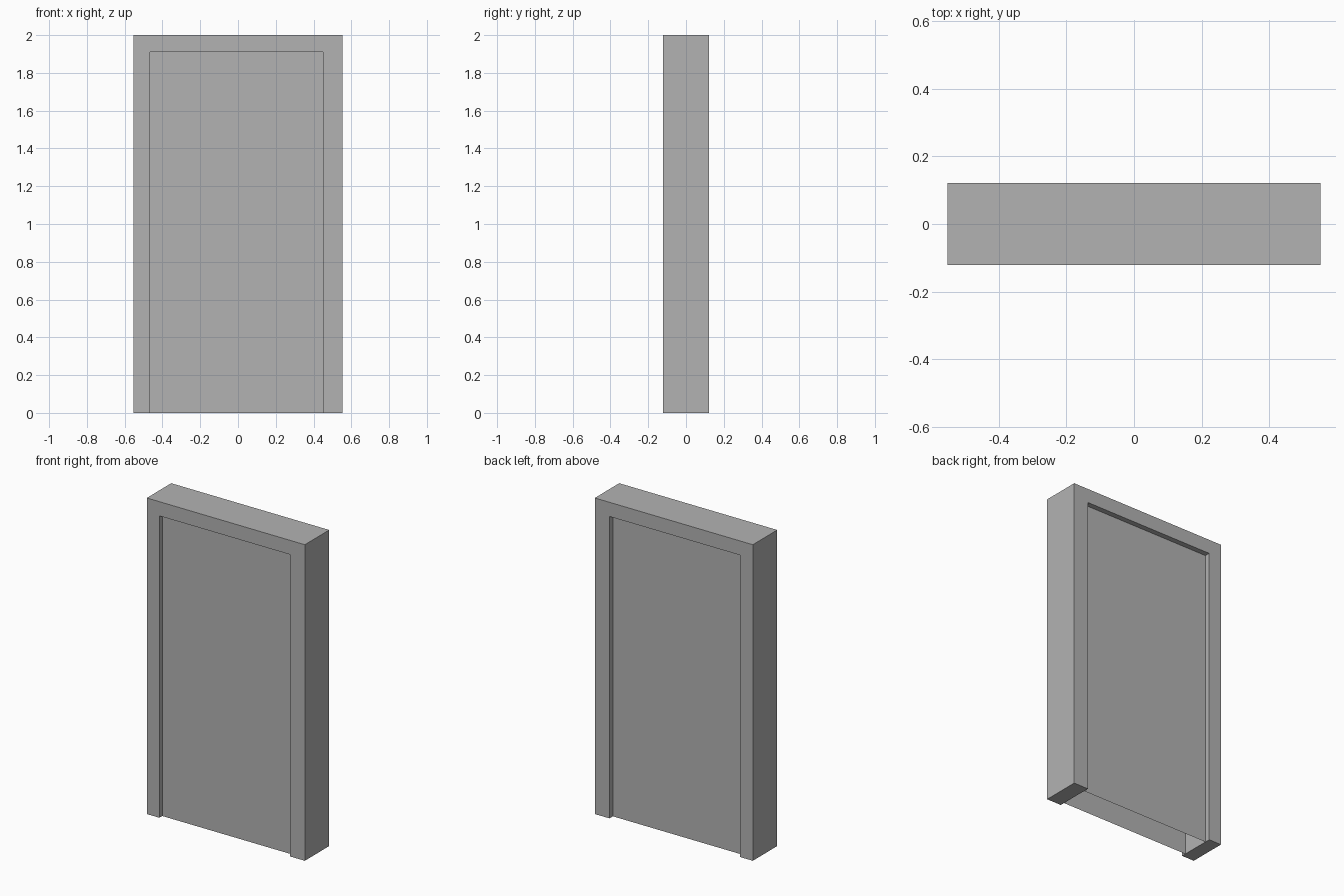
import bpy
import bmesh

if "Cube" in bpy.data.objects:
    bpy.data.objects.remove(bpy.data.objects["Cube"], do_unlink=True)

HALF_W, HALF_D, TOP = 0.553, 0.122, 2.0            # outer frame
LEFT, RIGHT, HEAD = 0.45, -0.465, 1.91             # opening
FRONT_SHEET, BACK_SHEET = -0.093, 0.088            # recessed door faces

grey = bpy.data.materials.new("plain grey")
grey.use_nodes = True
grey.diffuse_color = (0.45, 0.45, 0.45, 1)
grey.node_tree.nodes["Principled BSDF"].inputs["Base Color"].default_value = (0.45, 0.45, 0.45, 1)


def build(name, outline, y, depth=0):
    """Make a face from an x-z outline at y, and push it back by depth."""
    bm = bmesh.new()
    face = bm.faces.new([bm.verts.new((x, y, z)) for x, z in outline])
    if depth:
        out = bmesh.ops.extrude_face_region(bm, geom=[face], use_keep_orig=True)
        moved = [v for v in out["geom"] if isinstance(v, bmesh.types.BMVert)]
        bmesh.ops.translate(bm, verts=moved, vec=(0, depth, 0))
        bmesh.ops.recalc_face_normals(bm, faces=bm.faces)
    mesh = bpy.data.meshes.new(name)
    bm.to_mesh(mesh)
    bm.free()
    mesh.materials.append(grey)
    obj = bpy.data.objects.new(name, mesh)
    bpy.context.collection.objects.link(obj)
    return obj


# Frame: two jambs and a head in one piece, open at the floor
build("door_frame", [
    (-HALF_W, 0), (RIGHT, 0), (RIGHT, HEAD), (LEFT, HEAD),
    (LEFT, 0), (HALF_W, 0), (HALF_W, TOP), (-HALF_W, TOP),
], -HALF_D, 2 * HALF_D)

# Hollow door: a thin sheet on each side, set back in the opening
sheet = [(RIGHT, 0), (LEFT, 0), (LEFT, HEAD), (RIGHT, HEAD)]
build("door_front_sheet", sheet, FRONT_SHEET)
build("door_back_sheet", sheet[::-1], BACK_SHEET)
